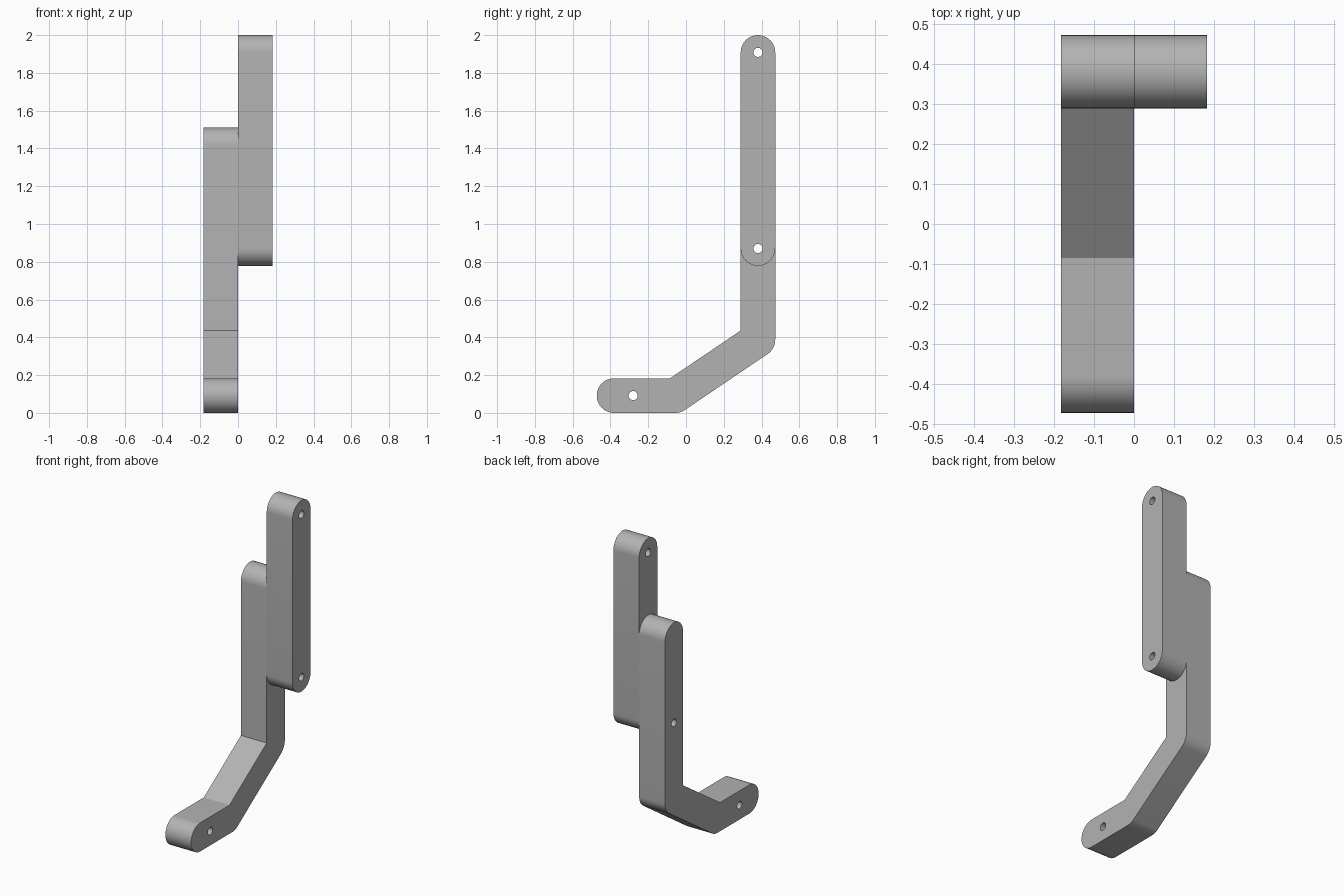
import bpy
import bmesh
from math import atan2, cos, pi, sin, tan
from mathutils import Vector

cube = bpy.data.objects.get("Cube")
if cube:
    bpy.data.objects.remove(cube)

R = 0.0915         # half the bar width, also the end radius
T = 0.182          # bar thickness
Y = 0.381          # y of the upright bars
FOOT_Y = -0.381    # y of the foot's round end
HOLE = 0.024

grey = bpy.data.materials.new("grey metal")
grey.use_nodes = True
colour = (0.45, 0.45, 0.45, 1)
grey.diffuse_color = colour
grey.node_tree.nodes["Principled BSDF"].inputs["Base Color"].default_value = colour


def arc(cy, cz, start, end, radius=R, steps=24):
    """Points on an arc in the YZ plane, angles in units of pi."""
    angles = [pi * (start + (end - start) * i / steps) for i in range(steps + 1)]
    return [(cy + radius * cos(a), cz + radius * sin(a)) for a in angles]


def fillet(before, corner, after, radius, steps=10):
    """Round a profile corner with a tangent arc."""
    c = Vector(corner)
    u, v = (Vector(before) - c).normalized(), (Vector(after) - c).normalized()
    half = u.angle(v) / 2
    centre = c + (u + v).normalized() * radius / sin(half)
    p, q = c + u * radius / tan(half) - centre, c + v * radius / tan(half) - centre
    a0, a1 = atan2(p.y, p.x), atan2(q.y, q.x)
    return arc(*centre, a0 / pi, a1 / pi, radius, steps)


def extrude(name, profile, x0, x1):
    """Extrude a YZ profile along x."""
    bm = bmesh.new()
    face = bm.faces.new([bm.verts.new((x0, y, z)) for y, z in profile])
    ext = bmesh.ops.extrude_face_region(bm, geom=[face])
    moved = [g for g in ext["geom"] if isinstance(g, bmesh.types.BMVert)]
    bmesh.ops.translate(bm, verts=moved, vec=(x1 - x0, 0, 0))
    bmesh.ops.recalc_face_normals(bm, faces=bm.faces)
    mesh = bpy.data.meshes.new(name)
    bm.to_mesh(mesh)
    bm.free()
    obj = bpy.data.objects.new(name, mesh)
    bpy.context.collection.objects.link(obj)
    mesh.materials.append(grey)
    return obj


def make_bar(name, profile, x0, x1, holes):
    """A bar with pin holes drilled along x."""
    obj = extrude(name, profile, x0, x1)
    bpy.ops.object.select_all(action="DESELECT")
    bpy.context.view_layer.objects.active = obj
    obj.select_set(True)
    for y, z in holes:
        drill = extrude("drill", arc(y, z, 0, 2, HOLE, 32)[:-1], x0 - 0.05, x1 + 0.05)
        drill.hide_render = True
        cut = obj.modifiers.new("pin hole", "BOOLEAN")
        cut.operation = "DIFFERENCE"
        cut.solver = "EXACT"
        cut.object = drill
        bpy.ops.object.modifier_apply(modifier=cut.name)
        bpy.data.objects.remove(drill)
    bpy.ops.object.shade_smooth_by_angle(angle=pi / 9)
    return obj


# Straight upper bar, round at both ends
upper_top, pivot = 2 - R, 0.87
make_bar("upper_bar", arc(Y, upper_top, 0, 1) + arc(Y, pivot, 1, 2), 0, T,
         [(Y, upper_top), (Y, pivot)])

# Bent lower bar: round top, upright, slope, flat foot with round end
heel, knee = (-0.029, 0), (Y + R, 0.339)
lower = arc(Y, 1.51 - R, 0, 1)
lower += [(Y - R, 0.436), (-0.085, 2 * R)]
lower += arc(FOOT_Y, R, 0.5, 1.5)
lower += fillet((FOOT_Y, 0), heel, knee, R)
lower += fillet(heel, knee, (Y + R, 1), R)
make_bar("lower_bar", lower, -T, 0, [(Y, pivot), (-0.28, R)])
